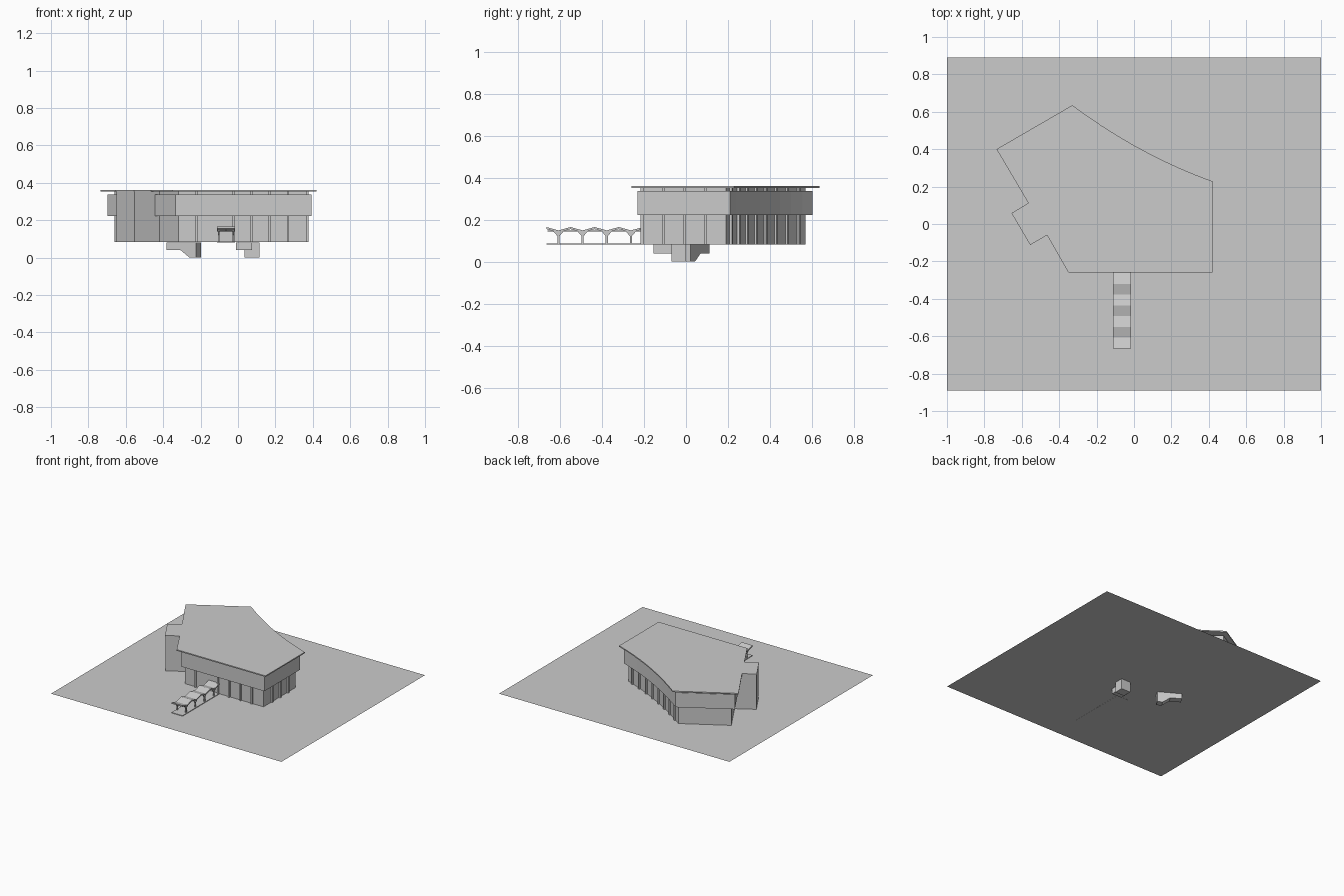
import bpy
from math import radians
from mathutils import Vector, Matrix

if "Cube" in bpy.data.objects:
    bpy.data.objects.remove(bpy.data.objects["Cube"])

GROUND = 0.082


def make(name, verts, faces):
    me = bpy.data.meshes.new(name)
    me.from_pydata([tuple(v) for v in verts], [], faces)
    ob = bpy.data.objects.new(name, me)
    bpy.context.collection.objects.link(ob)
    return ob


def prism(name, pts, offset_a, offset_b):
    """Sweep a closed outline of 3D points between two offsets."""
    n = len(pts)
    a, b = Vector(offset_a), Vector(offset_b)
    verts = [Vector(p) + a for p in pts] + [Vector(p) + b for p in pts]
    faces = [list(range(n))[::-1], list(range(n, 2 * n))]
    faces += [[i, (i + 1) % n, n + (i + 1) % n, n + i] for i in range(n)]
    return make(name, verts, faces)


def slab(name, outline, z0, z1):
    return prism(name, [(x, y, 0) for x, y in outline], (0, 0, z0), (0, 0, z1))


def box(name, x0, x1, y0, y1, z0, z1):
    return slab(name, [(x0, y0), (x1, y0), (x1, y1), (x0, y1)], z0, z1)


def inset(outline, d):
    """Mitred inset of a counter-clockwise outline."""
    res, n = [], len(outline)
    for i in range(n):
        p, q, r = (Vector(outline[(i + k) % n]) for k in (-1, 0, 1))
        u, v = (q - p).normalized(), (r - q).normalized()
        n1, n2 = Vector((-u.y, u.x)), Vector((-v.y, v.x))
        res.append(q + (n1 + n2) * d / (1 + n1.dot(n2)))
    return res


# Main outline, counter-clockwise, with the concave rear facade as a curve
start, ctrl, end = Vector((0.42, 0.228)), Vector((0.03, 0.368)), Vector((-0.33, 0.635))
STEPS = 9
curve = [start * (1 - t) ** 2 + ctrl * 2 * t * (1 - t) + end * t * t
         for t in (i / STEPS for i in range(STEPS + 1))]
main = [(-0.35, -0.26), (0.42, -0.26)] + [tuple(p) for p in curve] + [(-0.735, 0.40)]
stub = [(-0.655, 0.058), (-0.555, -0.112), (-0.465, -0.06), (-0.565, 0.112)]

# Ground sheet
make("ground", [(-1, -0.89, GROUND), (1, -0.89, GROUND), (1, 0.89, GROUND), (-1, 0.89, GROUND)],
     [[0, 1, 2, 3]])

# Building body: recessed walls, overhanging upper band, flat roof
walls = inset(main, 0.055)
slab("walls", walls, GROUND, 0.352)
slab("upper_band", inset(main, 0.028), 0.222, 0.337)
roof_outline = main[:1] + main[1:] + [stub[3], stub[0], stub[1], stub[2]]
slab("roof", roof_outline, 0.352, 0.361)

# Full-height side block reaching back into the body
inward = Vector((0.866, 0.5)) * 0.07
block = inset(stub, 0.003)
block[2] += inward
block[3] += inward
slab("side_block", block, GROUND, 0.352)


def pilasters(name, p, q, count, skip=()):
    p, q = Vector(p), Vector(q)
    u = (q - p).normalized()
    out = Vector((u.y, -u.x))
    for i in range(count):
        if i in skip:
            continue
        c = p.lerp(q, i / max(count - 1, 1))
        a, b = u * 0.006, out * 0.012
        slab(f"{name}_{i}", [c - a - b, c - a + b, c + a + b, c + a - b], GROUND, 0.352)


# Pilasters on the front, right and curved rear walls
pilasters("front_pilaster", walls[0], walls[1], 8, skip=(0, 2, 7))
pilasters("right_pilaster", walls[1], walls[2], 5, skip=(0, 4))
for k in range(3, 2 + STEPS):
    pilasters(f"rear_pilaster_{k}", walls[k], walls[k + 1], 1)

# Entrance door
box("entrance_door", -0.10, -0.025, -0.209, -0.2, GROUND, 0.15)

# Covered walkway: path and folded canopy
X0, X1 = -0.112, -0.016
box("walkway_path", X0, X1, -0.665, -0.205, GROUND - 0.001, 0.087)
folds = [(-0.665 + 0.0575 * i, 0.165 if i % 2 == 0 else 0.149) for i in range(9)]
profile = [(0, y, z) for y, z in folds] + [(0, y, z - 0.010) for y, z in reversed(folds)]
prism("canopy_roof", profile, (X0, 0, 0), (X1, 0, 0))
box("canopy_seam", -0.066, -0.062, -0.66, -0.21, 0.143, 0.148)

# Y-shaped canopy posts, a pair under each valley
for i in range(4):
    y = folds[2 * i + 1][0]
    half = [(0.005, GROUND), (0.005, 0.122), (0.028, 0.149)]
    prof = [(0, y + a, z) for a, z in half] + [(0, y, 0.142)]
    prof += [(0, y - a, z) for a, z in reversed(half)]
    for side, x in (("left", -0.106), ("right", -0.03)):
        prism(f"canopy_post_{side}_{i}", prof, (x, 0, 0), (x + 0.008, 0, 0))

# Sunken pits below the ground
box("pit_deep", 0.035, 0.115, -0.07, 0.0, 0.0, GROUND - 0.001)
box("pit_shallow", -0.01, 0.075, -0.155, -0.07, 0.04, GROUND - 0.001)
ramp = [(-0.09, 0.0), (-0.05, 0.0), (0.005, 0.04), (0.09, 0.04), (0.09, 0.081), (-0.09, 0.081)]
pit = prism("ramped_pit", [(a, 0, z) for a, z in ramp], (0, -0.026, 0), (0, 0.026, 0))
pit.data.transform(Matrix.Translation((-0.29, 0.045, 0)) @ Matrix.Rotation(radians(150), 4, 'Z'))

# Consistent outward normals on every part
import bmesh
for ob in bpy.context.collection.objects:
    if ob.name == "ground":
        continue
    bm = bmesh.new()
    bm.from_mesh(ob.data)
    bmesh.ops.recalc_face_normals(bm, faces=bm.faces)
    bm.to_mesh(ob.data)
    bm.free()
